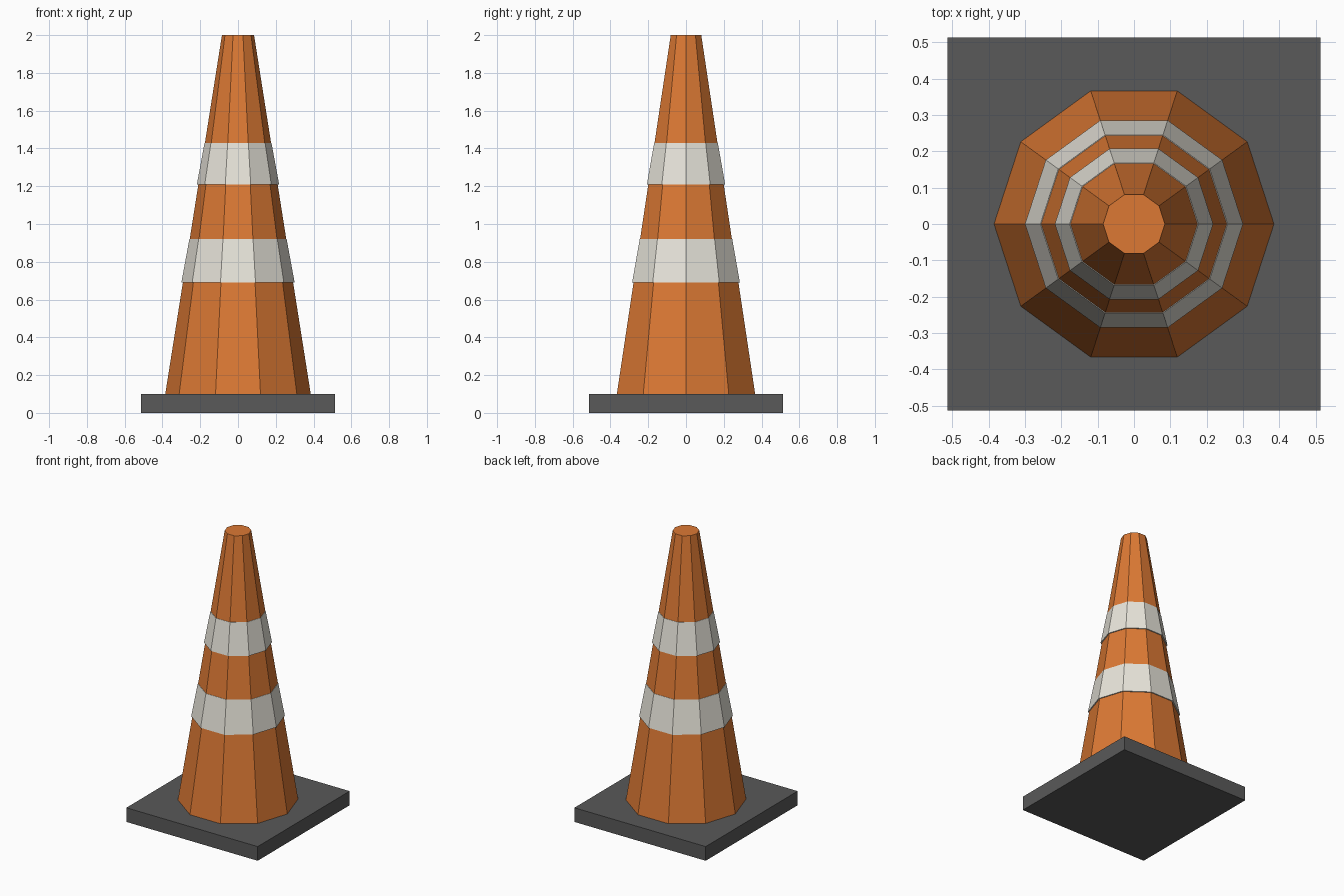
import bpy, bmesh
from math import cos, sin, tau

SIDES = 10
BASE_TOP, TOP = 0.10, 2.0
R_BOTTOM, R_TOP = 0.385, 0.085

default = bpy.data.objects.get("Cube")
if default:
    bpy.data.objects.remove(default, do_unlink=True)


def material(name, rgb):
    m = bpy.data.materials.new(name)
    m.use_nodes = True
    m.diffuse_color = (*rgb, 1)
    m.node_tree.nodes["Principled BSDF"].inputs["Base Color"].default_value = (*rgb, 1)
    return m


def cone_radius(z):
    return R_BOTTOM + (R_TOP - R_BOTTOM) * (z - BASE_TOP) / (TOP - BASE_TOP)


def finish(name, bm, mat):
    bmesh.ops.recalc_face_normals(bm, faces=bm.faces)
    mesh = bpy.data.meshes.new(name)
    bm.to_mesh(mesh)
    bm.free()
    mesh.materials.append(mat)
    obj = bpy.data.objects.new(name, mesh)
    bpy.context.collection.objects.link(obj)
    return obj


def turned(name, profile, mat, closed=False):
    """Sweep (radius, z) points around the axis; cap the ends or close the loop."""
    bm = bmesh.new()
    rings = [[bm.verts.new((r * cos(tau * i / SIDES), r * sin(tau * i / SIDES), z))
              for i in range(SIDES)] for r, z in profile]
    pairs = list(zip(rings, rings[1:]))
    if closed:
        pairs.append((rings[-1], rings[0]))
    for a, b in pairs:
        for i in range(SIDES):
            j = (i + 1) % SIDES
            bm.faces.new((a[i], a[j], b[j], b[i]))
    if not closed:
        bm.faces.new(rings[0])
        bm.faces.new(rings[-1])
    return finish(name, bm, mat)


orange = material("orange plastic", (0.716, 0.191, 0.034))
white = material("off white band", (0.80, 0.775, 0.70))
grey = material("dark grey rubber", (0.10, 0.10, 0.10))

# Square base slab
bm = bmesh.new()
bmesh.ops.create_cube(bm, size=1)
bmesh.ops.scale(bm, vec=(1.026, 1.026, BASE_TOP), verts=bm.verts)
bmesh.ops.translate(bm, vec=(0, 0, BASE_TOP / 2), verts=bm.verts)
finish("base", bm, grey)

# Tapered ten-sided body
turned("cone_body", [(R_BOTTOM, BASE_TOP), (R_TOP, TOP)], orange)

# Bands that flare away from the body at their lower edge
for name, low, high in (("lower_band", 0.69, 0.92), ("upper_band", 1.21, 1.43)):
    turned(name, [(cone_radius(low) - 0.004, low),
                  (cone_radius(low) + 0.008, low),
                  (cone_radius(high) + 0.002, high),
                  (cone_radius(high) - 0.004, high)], white, closed=True)
